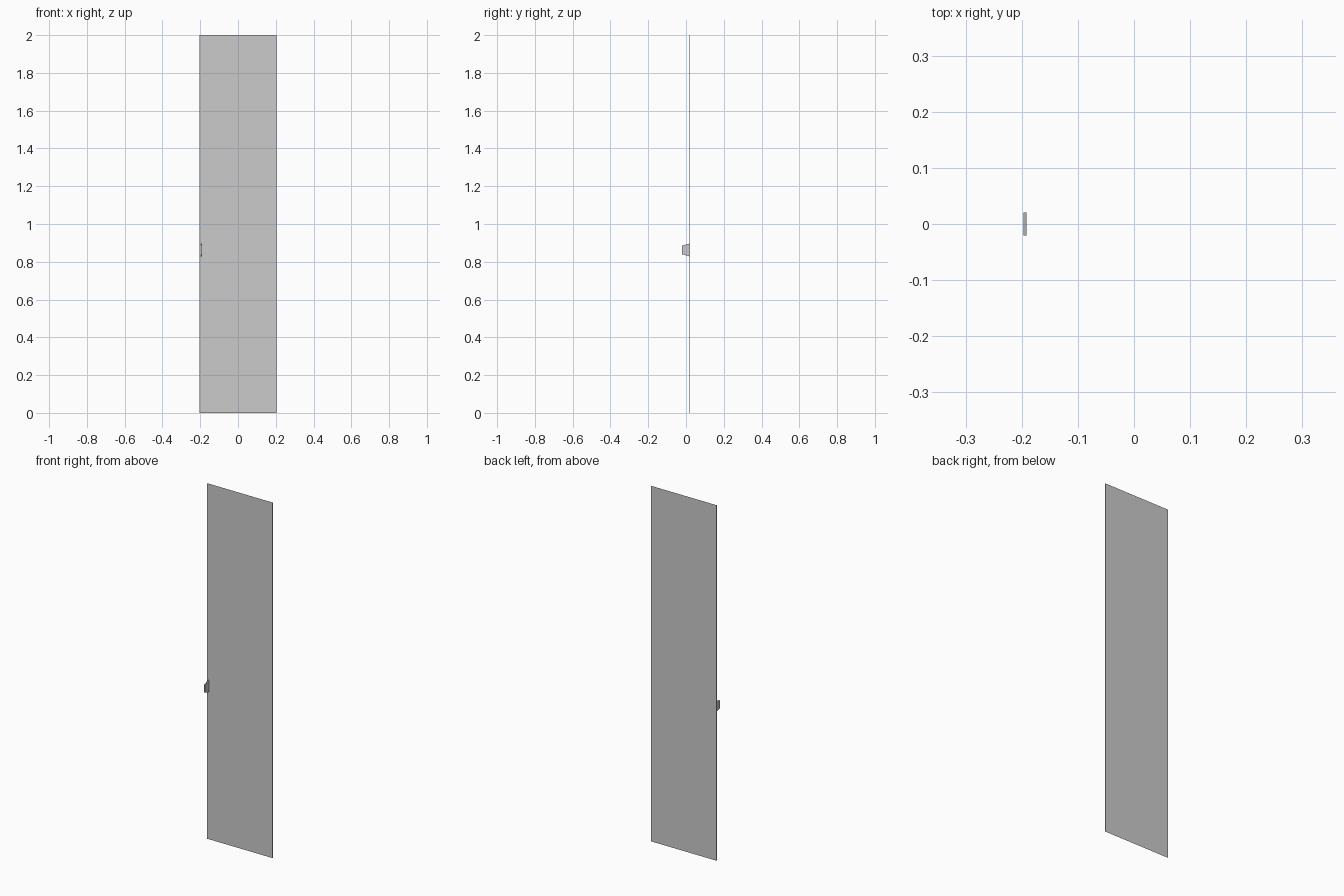
import bpy, bmesh

if "Cube" in bpy.data.objects:
    bpy.data.objects.remove(bpy.data.objects["Cube"])


def prism(name, profile, axis, lo, hi, caps=True):
    """Extrude a closed 2D profile along x (profile in y,z) or z (profile in x,y)."""
    bm = bmesh.new()

    def point(p, d):
        return (d, p[0], p[1]) if axis == "x" else (p[0], p[1], d)

    a = [bm.verts.new(point(p, lo)) for p in profile]
    b = [bm.verts.new(point(p, hi)) for p in profile]
    n = len(profile)
    for i in range(n):
        j = (i + 1) % n
        bm.faces.new((a[i], a[j], b[j], b[i]))
    if caps:
        bm.faces.new(a[::-1])
        bm.faces.new(b)
    mesh = bpy.data.meshes.new(name)
    bm.to_mesh(mesh)
    bm.free()
    obj = bpy.data.objects.new(name, mesh)
    bpy.context.collection.objects.link(obj)
    return obj


# Thin door panel: front, back and side edges, open at top and bottom
W, BACK, THICK = 0.204, 0.0205, 0.003
prism("door_panel",
      [(-W, BACK - THICK), (W, BACK - THICK), (W, BACK), (-W, BACK)],
      "z", 0.0, 2.0, caps=False)

# Small tapered pull tab near the left edge
prism("door_handle",
      [(-0.0205, 0.84), (0.0205, 0.828), (0.0205, 0.897), (-0.0205, 0.885)],
      "x", -0.1965, -0.192)
